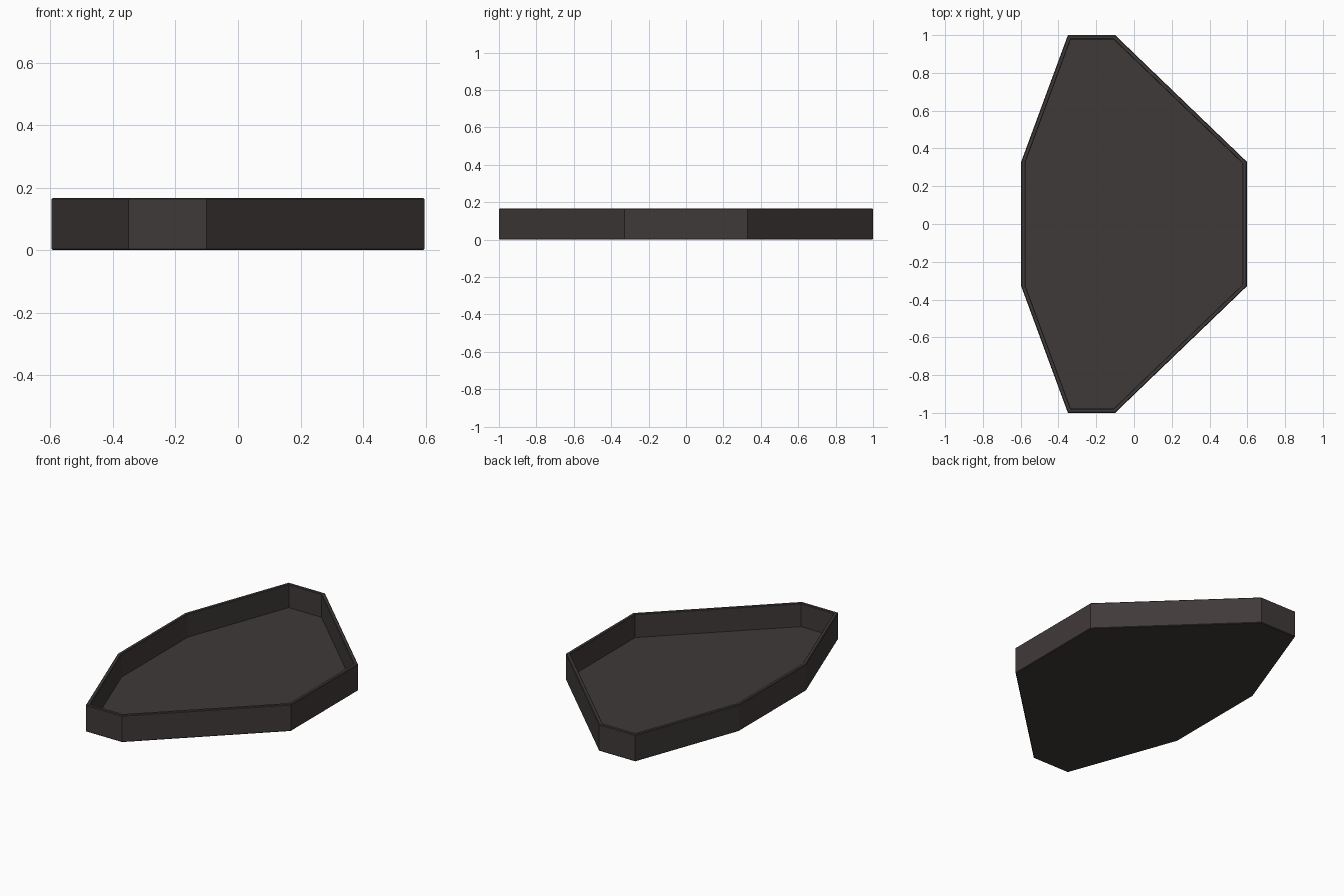
import bpy, bmesh
from mathutils import Vector

if "Cube" in bpy.data.objects:
    bpy.data.objects.remove(bpy.data.objects["Cube"])

HEIGHT, WALL, FLOOR = 0.167, 0.022, 0.022

# Half outline (y > 0), mirrored to the full eight-sided plan, counter-clockwise
half = [(0.597, 0.33), (-0.10, 1.0), (-0.35, 1.0), (-0.597, 0.33)]
outer = [Vector(p) for p in half + [(x, -y) for x, y in reversed(half)]]


def inset(points, d):
    """Offset a counter-clockwise outline inward by d."""
    result = []
    n = len(points)
    for i, p in enumerate(points):
        e1 = (p - points[i - 1]).normalized()
        e2 = (points[(i + 1) % n] - p).normalized()
        n1, n2 = Vector((-e1.y, e1.x)), Vector((-e2.y, e2.x))
        result.append(p + (n1 + n2) * (d / (1 + n1.dot(n2))))
    return result


mat = bpy.data.materials.new("dark brown grey")
mat.diffuse_color = (0.051, 0.042, 0.041, 1)
mat.use_nodes = True
mat.node_tree.nodes["Principled BSDF"].inputs["Base Color"].default_value = mat.diffuse_color

# Tray: stacked rings from the underside, up the wall, over the rim, to the floor
rings = [(0.004, 0), (0, 0.004), (0, HEIGHT - 0.004), (0.004, HEIGHT),
         (WALL - 0.003, HEIGHT), (WALL, HEIGHT - 0.003), (WALL, FLOOR)]
bm = bmesh.new()
loops = [[bm.verts.new((p.x, p.y, z)) for p in inset(outer, d)] for d, z in rings]
bm.faces.new(list(reversed(loops[0])))
bm.faces.new(loops[-1])
for a, b in zip(loops, loops[1:]):
    for i in range(len(a)):
        j = (i + 1) % len(a)
        bm.faces.new((a[i], a[j], b[j], b[i]))
bmesh.ops.recalc_face_normals(bm, faces=bm.faces)
mesh = bpy.data.meshes.new("tray")
bm.to_mesh(mesh)
bm.free()
mesh.materials.append(mat)
tray = bpy.data.objects.new("tray", mesh)
bpy.context.collection.objects.link(tray)
